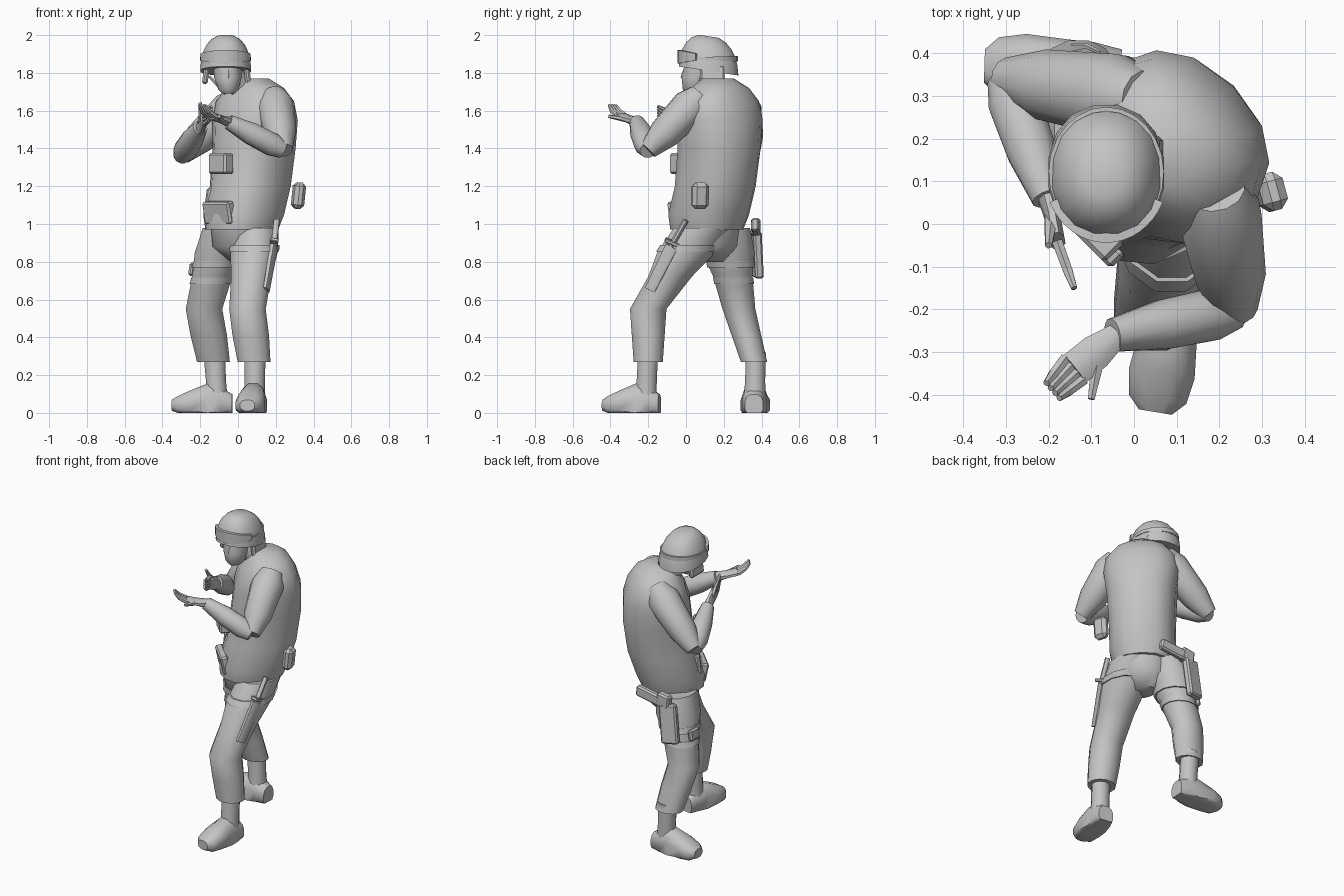
import bpy
import bmesh
from math import cos, sin, pi, radians, copysign
from mathutils import Vector, Euler

if "Cube" in bpy.data.objects:
    bpy.data.objects.remove(bpy.data.objects["Cube"], do_unlink=True)

shade = (.55, .55, .55, 1)
grey = bpy.data.materials.new("plain grey")
grey.use_nodes = True
grey.diffuse_color = shade
grey.node_tree.nodes["Principled BSDF"].inputs["Base Color"].default_value = shade
up = Vector((0, 0, 1))


def finish(name, bm, angle=45):
    """Turn a bmesh into a shaded object."""
    bmesh.ops.recalc_face_normals(bm, faces=bm.faces)
    mesh = bpy.data.meshes.new(name)
    bm.to_mesh(mesh)
    bm.free()
    mesh.materials.append(grey)
    obj = bpy.data.objects.new(name, mesh)
    bpy.context.collection.objects.link(obj)
    bpy.ops.object.select_all(action="DESELECT")
    obj.select_set(True)
    bpy.context.view_layer.objects.active = obj
    bpy.ops.object.shade_smooth_by_angle(angle=radians(angle))


def skin(bm, rings):
    """Join rings of vertices with quads and close both ends."""
    for low, high in zip(rings, rings[1:]):
        for k in range(len(low)):
            bm.faces.new((low[k - 1], low[k], high[k], high[k - 1]))
    bm.faces.new(rings[0])
    bm.faces.new(rings[-1])


def loft(name, rings, sides=12, level=False, yaw=0, tilt=0, square=1):
    """Loft rings of (centre, half width, half height); level keeps them horizontal."""
    bm = bmesh.new()
    path = Vector(rings[-1][0]) - Vector(rings[0][0])
    if level:
        across = Vector((cos(yaw), sin(yaw), 0))
        rise = up.cross(across)
    else:
        across = path.cross(up).normalized()
        rise = across.cross(path).normalized()
    loops = []
    for centre, width, height in rings:
        loop = []
        for k in range(sides):
            angle = 2 * pi * (k + .5) / sides
            c = copysign(abs(cos(angle)) ** square, cos(angle))
            s = copysign(abs(sin(angle)) ** square, sin(angle))
            spot = Vector(centre) + across * width * c + (rise - up * tilt) * height * s
            spot.z = max(spot.z, 0)
            loop.append(bm.verts.new(spot))
        loops.append(loop)
    skin(bm, loops)
    finish(name, bm)


def along(start, end, profile):
    """Place a profile of (fraction, half width, half height) on a straight line."""
    return [(Vector(start).lerp(Vector(end), t), w, h) for t, w, h in profile]


def rod(name, start, end, radius, tip, sides=6):
    loft(name, along(start, end, [(0, radius, radius), (1, tip, tip)]), sides)


def block(name, centre, size, turn=(0, 0, 0), bevel=.01):
    """Bevelled box, turned by degrees."""
    bm = bmesh.new()
    bmesh.ops.create_cube(bm, size=1)
    bmesh.ops.scale(bm, vec=size, verts=bm.verts)
    bmesh.ops.bevel(bm, geom=bm.edges[:], offset=bevel, segments=1, affect="EDGES")
    rotation = Euler([radians(t) for t in turn]).to_matrix()
    bmesh.ops.rotate(bm, matrix=rotation, verts=bm.verts)
    bmesh.ops.translate(bm, vec=centre, verts=bm.verts)
    finish(name, bm, angle=30)


def band(name, centre, radii, start, end, half, thick, steps=16):
    """Curved strip around an ellipse, tallest in its middle."""
    bm = bmesh.new()
    rows = []
    for k in range(steps + 1):
        angle = radians(start + (end - start) * k / steps)
        tall = half * (1 + sin(pi * k / steps)) / 2
        row = []
        for grow, z in ((0, -tall), (thick, -tall), (thick, tall), (0, tall)):
            offset = Vector(((radii[0] + grow) * cos(angle), (radii[1] + grow) * sin(angle), z))
            row.append(bm.verts.new(Vector(centre) + offset))
        rows.append(row)
    skin(bm, rows)
    finish(name, bm)


def leg(side, hip, knee, cuff, straps, depth=1):
    """Trouser leg with a knee bulge, a cuff and straps around the thigh."""
    thigh = along(hip, knee, [(0, .12, .16 * depth), (.3, .13, .16 * depth),
                              (.6, .11, .12 * depth), (1, .1, .1 * depth)])
    shin = along(knee, cuff, [(.5, .1, .09 * depth), (1, .09, .08 * depth)])
    loft(side + "_trouser_leg", thigh + shin, level=True)
    for t in straps:
        w, h = .15 - .055 * t, (.2 - .12 * t) * depth
        loft(side + "_thigh_strap", along(hip, knee, [(t - .04, w, h), (t + .04, w, h)]), level=True)


def boot(side, cuff, heel, toe):
    """Boot shaft dropping into a foot lofted from heel to toe, cut flat at the ground."""
    floor = Vector(heel).lerp(Vector(toe), .25)
    loft(side + "_boot_shaft", along(cuff, floor, [(0, .06, .055), (.5, .055, .055), (1, .06, .06)]),
         level=True)
    loft(side + "_boot_foot", along(heel, toe, [(0, .05, .06), (.2, .065, .1), (.4, .07, .12),
                                                (.7, .08, .08), (.9, .07, .05), (1, .04, .03)]),
         square=.8)


def arm(side, shoulder, elbow, wrist):
    """Sleeve in two tapered pieces meeting at a pointed elbow."""
    loft(side + "_upper_arm", along(shoulder, elbow, [(0, .07, .07), (.2, .1, .1),
                                                      (.7, .085, .085), (1, .05, .05)]))
    loft(side + "_forearm", along(elbow, wrist, [(0, .045, .045), (.2, .063, .063),
                                                 (.6, .06, .06), (1, .04, .04)]))


def hand(side, wrist, knuckles, tips, thumb, spread):
    """Palm, four fingers fanned along the spread direction, and a thumb."""
    spread = Vector(spread)
    w = .02 + .025 * spread.to_2d().length
    h = .02 + .025 * abs(spread.z)
    loft(side + "_palm", along(wrist, knuckles, [(0, .03, .03), (.5, w, h), (1, w, h)]), sides=8)
    for k in range(4):
        shift = spread * (k - 1.5) * .022
        base, tip = Vector(knuckles) + shift, Vector(tips) + shift * .7
        middle = base.lerp(tip, .6) - up * .01
        rod(side + "_finger", base, middle, .014, .013)
        rod(side + "_fingertip", middle, tip, .013, .008)
    rod(side + "_thumb", Vector(wrist).lerp(Vector(knuckles), .4), thumb, .02, .009)


# Torso, twisted towards the model's right and leaning back as it rises
loft("vest", [((lean, lean + .09, z), w, h) for z, lean, w, h in (
    (.97, .02, .18, .19), (1.05, .03, .2, .21), (1.2, .065, .2, .21), (1.4, .085, .21, .21),
    (1.55, .09, .23, .2), (1.65, .09, .22, .17), (1.72, .09, .16, .13), (1.77, .08, .08, .08))],
    sides=14, level=True, yaw=-pi / 4, square=.85)
loft("pelvis", along((.02, .12, .8), (.02, .11, 1), [(0, .06, .08), (.4, .16, .16), (1, .17, .18)]),
     level=True)
rod("neck", (.04, .18, 1.68), (-.04, .1, 1.8), .08, .06, sides=10)
block("chest_pouch", centre=(-.09, -.02, 1.32), size=(.13, .07, .11), turn=(0, 0, -45))
block("vest_front_flap", centre=(-.1, -.01, 1.06), size=(.2, .05, .12), turn=(12, 0, -45))
for k in range(2):
    block("magazine_pouch", centre=(-.15 + .02 * k, .1 + .04 * k, 1.13), size=(.04, .04, .12),
          turn=(0, 8, -15))
block("hip_pouch", centre=(.32, .075, 1.15), size=(.06, .09, .14), turn=(0, 6, 15), bevel=.02)

# Legs and boots
leg("left", hip=(.1, .09, .98), knee=(.05, -.2, .55), cuff=(.085, -.2, .27), straps=[.25])
leg("right", hip=(-.07, .2, .98), knee=(-.18, .28, .55), cuff=(-.13, .36, .27),
    straps=[.45, .65], depth=.9)
boot("left", cuff=(.09, -.2, .32), heel=(.1, -.14, .04), toe=(.05, -.44, .04))
boot("right", cuff=(-.125, .37, .32), heel=(-.03, .36, .04), toe=(-.35, .37, .04))

# Arms and hands
arm("left", shoulder=(.19, .08, 1.68), elbow=(.24, -.2, 1.39), wrist=(-.05, -.26, 1.54))
arm("right", shoulder=(.02, .29, 1.67), elbow=(-.3, .34, 1.36), wrist=(-.2, .06, 1.51))
hand("left", wrist=(-.04, -.26, 1.54), knuckles=(-.14, -.34, 1.57), tips=(-.19, -.39, 1.63),
     thumb=(-.1, -.41, 1.57), spread=(-.65, .75, 0))
hand("right", wrist=(-.2, .07, 1.5), knuckles=(-.18, -.04, 1.56), tips=(-.14, -.15, 1.6),
     thumb=(-.2, -.05, 1.64), spread=(0, 0, 1))

# Head
loft("head", along((-.05, .04, 1.69), (-.06, .1, 1.9), [(0, .035, .04), (.1, .055, .065),
                                                       (.4, .075, .09), (1, .08, .1)]), level=True)
loft("nose", along((-.05, 0, 1.83), (-.05, -.015, 1.77), [(0, .01, .01), (.8, .02, .016), (1, .01, .01)]),
     sides=6, level=True)
block("mouth", centre=(-.05, 0, 1.74), size=(.05, .03, .02), bevel=.006)

# Helmet dome, tilted up at the front, with ear flaps, straps and goggles
dome = [radians(a) for a in range(0, 90, 15)]
loft("helmet", [((-.065, .12, 1.81 + .19 * sin(a)), .137 * cos(a) ** .8, .16 * cos(a) ** .8) for a in dome],
     sides=16, level=True, tilt=.15, square=.9)
for side in (-1, 1):
    block("ear_flap", centre=(-.06 + side * .11, .14, 1.79), size=(.03, .13, .1), turn=(0, side * -8, 0))
    rod("chin_strap", (-.06 + side * .09, .1, 1.78), (-.05 + side * .02, .02, 1.69), .008, .008)
band("goggles", (-.065, .12, 1.885), (.122, .14), start=205, end=335, half=.036, thick=.024)
band("goggle_strap", (-.065, .12, 1.875), (.125, .144), start=-28, end=208, half=.014, thick=.01)

# Sheathed knife on the left thigh
rod("knife_handle", (.205, 0, 1.02), (.19, -.08, .88), .016, .016, sides=8)
block("knife_guard", centre=(.19, -.07, .9), size=(.045, .09, .02), turn=(-25, 10, 0), bevel=.004)
loft("knife_sheath", along((.19, -.075, .88), (.15, -.19, .65), [(0, .016, .036), (1, .013, .03)]),
     sides=8, square=.5)

# Holster and sidearm on the right thigh
block("holster", centre=(-.14, .375, .84), size=(.11, .045, .25), turn=(4, 6, 12))
block("holster_side_pad", centre=(-.245, .27, .76), size=(.03, .09, .07), turn=(0, 8, 0))
block("sidearm_grip", centre=(0, .37, .985), size=(.2, .04, .07), turn=(0, -8, -3))
block("sidearm_back", centre=(-.1, .37, .98), size=(.09, .05, .09), turn=(0, -8, 0))
